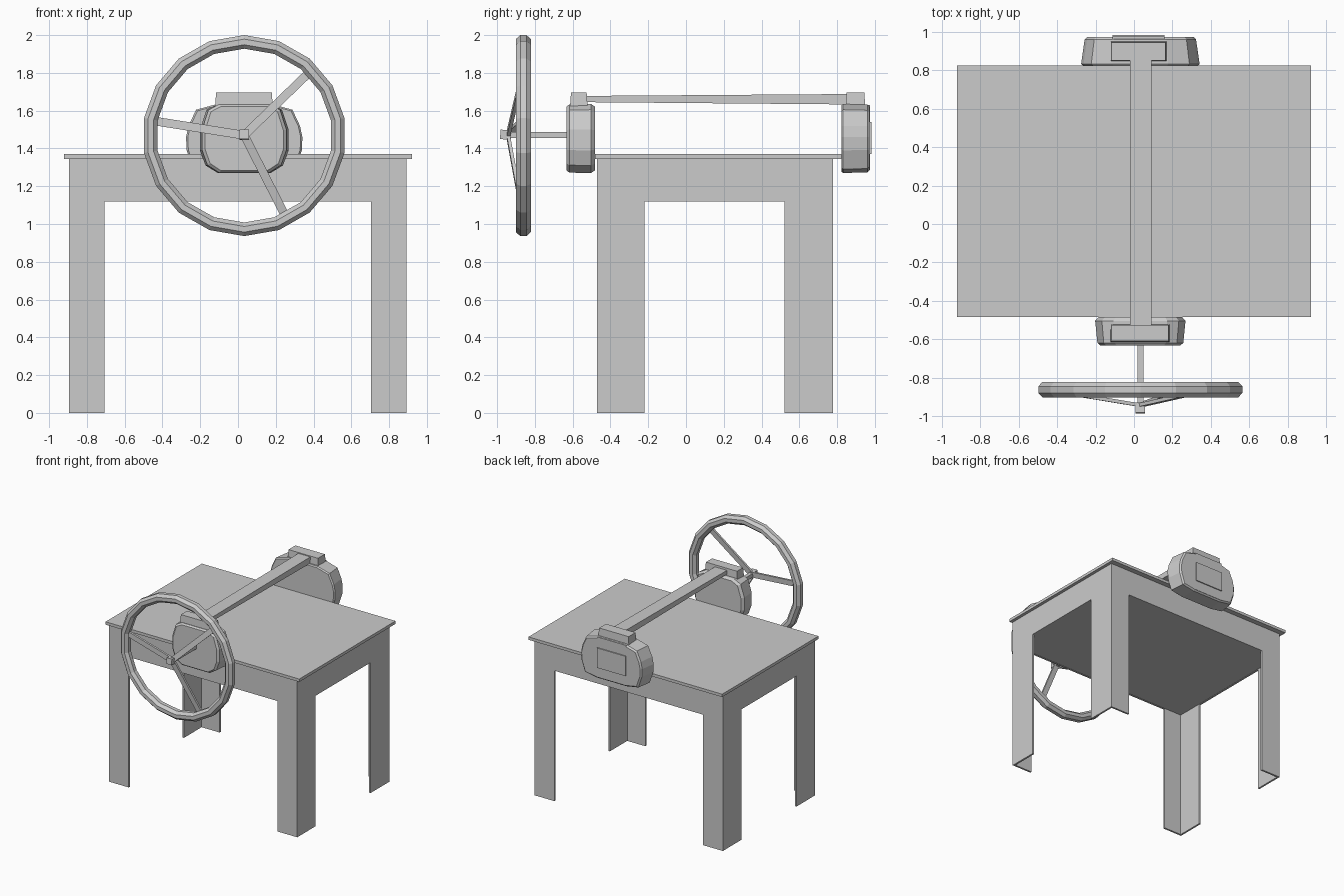
import bpy
from math import sin, cos, pi, radians
from mathutils import Vector
import bmesh

if "Cube" in bpy.data.objects:
    bpy.data.objects.remove(bpy.data.objects["Cube"])

CX, WZ = 0.033, 1.47      # shared centre line of wheel and housings


def make(name, verts, faces):
    me = bpy.data.meshes.new(name)
    me.from_pydata([tuple(v) for v in verts], [], faces)
    bm = bmesh.new()
    bm.from_mesh(me)
    bmesh.ops.recalc_face_normals(bm, faces=bm.faces)
    bm.to_mesh(me)
    bm.free()
    ob = bpy.data.objects.new(name, me)
    bpy.context.collection.objects.link(ob)
    return ob


def loft(name, rings, closed=False):
    """Skin equal-length rings; cap the ends, or join them when closed."""
    n, m = len(rings[0]), len(rings)
    verts = [v for r in rings for v in r]
    faces = [(i * n + j, i * n + (j + 1) % n,
              (i + 1) % m * n + (j + 1) % n, (i + 1) % m * n + j)
             for i in range(m if closed else m - 1) for j in range(n)]
    if not closed:
        faces += [tuple(range(n)), tuple(range((m - 1) * n, m * n))]
    return make(name, verts, faces)


def rect(x0, x1, y0, y1, z):
    return [(x0, y0, z), (x1, y0, z), (x1, y1, z), (x0, y1, z)]


def box(name, x, y, z, taper=0.0):
    t = taper
    return loft(name, [rect(*x, *y, z[0]),
                       rect(x[0] + t, x[1] - t, y[0] + t, y[1] - t, z[1])])


def bar(name, p, q, w, t):
    """Rectangular bar from p to q, w wide across the wheel plane, t deep."""
    p, q = Vector(p), Vector(q)
    d = (q - p).normalized()
    side = d.cross(Vector((0, 1, 0)) if abs(d.y) < 0.9 else Vector((0, 0, 1))).normalized()
    up = d.cross(side)
    ring = [side * a * w / 2 + up * b * t / 2 for a, b in ((-1, -1), (1, -1), (1, 1), (-1, 1))]
    return loft(name, [[c + o for o in ring] for c in (p, q)])


# Table top
box("table_top", (-0.92, 0.92), (-0.483, 0.823), (1.345, 1.37))

# Thin U-shaped panels: together they form the apron and angle-section legs
X0, X1, Y0, Y1, TH = -0.895, 0.893, -0.472, 0.778, 0.016


def u_profile(a, b, wa, wb):
    return [(a, 0), (a + wa, 0), (a + wa, 1.12), (b - wb, 1.12),
            (b - wb, 0), (b, 0), (b, 1.345), (a, 1.345)]


front = u_profile(X0, X1, 0.187, 0.188)
side = u_profile(Y0 + TH, Y1 - TH, 0.235, 0.24)
for name, y in (("front_panel", Y0), ("back_panel", Y1 - TH)):
    loft(name, [[(u, y + k, z) for u, z in front] for k in (0, TH)])
for name, x in (("left_panel", X0), ("right_panel", X1 - TH)):
    loft(name, [[(x + k, u, z) for u, z in side] for k in (0, TH)])

# Closed underside, level with the lower edge of the apron
box("underside", (X0 + TH, X1 - TH), (Y0 + TH, Y1 - TH), (1.122, 1.135))

# Wheel rim: 18 segments with an octagonal section
rings = []
for i in range(18):
    a = 2 * pi * i / 18 + pi / 2
    ring = []
    for j in range(8):
        b = 2 * pi * (j + 0.5) / 8
        r = 0.496 + 0.039 * cos(b)
        ring.append((CX + 1.013 * r * cos(a), -0.861 + 0.043 * sin(b), 1.468 + r * sin(a)))
    rings.append(ring)
loft("wheel_rim", rings, closed=True)

# Spokes, hub and shaft
for k, ang in enumerate((44, 171, -63)):
    a = radians(ang)
    bar(f"wheel_spoke_{k + 1}", (CX, -0.942, WZ),
        (CX + 0.475 * cos(a), -0.865, WZ + 0.475 * sin(a)), 0.045, 0.018)
bar("wheel_hub", (CX, -0.983, 1.475), (CX, -0.93, WZ), 0.05, 0.05)
bar("wheel_shaft", (CX, -0.94, WZ), (CX, -0.60, WZ), 0.032, 0.032)


def housing(name, half, layers):
    """Many-sided housing: half outline mirrored, scaled through y layers."""
    outline = half + [(-x, z) for x, z in reversed(half)]
    return loft(name, [[(CX + x * sx, y, 1.455 + (z - 1.455) * sz) for x, z in outline]
                       for y, sx, sz in layers])


# Front and back housings
housing("front_housing",
        [(0.14, 1.635), (0.20, 1.605), (0.235, 1.50), (0.235, 1.39), (0.205, 1.31), (0.14, 1.27)],
        [(-0.483, 0.92, 0.93), (-0.503, 1, 1), (-0.618, 0.95, 0.99), (-0.632, 0.88, 0.93)])
housing("back_housing",
        [(0.145, 1.635), (0.255, 1.605), (0.295, 1.52), (0.308, 1.46), (0.305, 1.39),
         (0.27, 1.29), (0.15, 1.27)],
        [(0.822, 0.97, 0.96), (0.832, 1, 1), (0.96, 0.94, 0.98), (0.972, 0.90, 0.92)])

# Three stacked plates on the rear face
for name, y, z in (("upper", 0.974, (1.54, 1.63)), ("middle", 0.983, (1.37, 1.54)),
                   ("lower", 0.974, (1.285, 1.37))):
    box(f"back_plate_{name}", (CX - 0.145, CX + 0.125), (0.955, y), z)

# Caps and the connecting beam, slightly thicker at the back
box("front_cap", (-0.122, 0.185), (-0.615, -0.52), (1.61, 1.695), 0.006)
box("back_cap", (-0.122, 0.17), (0.845, 0.95), (1.61, 1.695), 0.006)
loft("beam", [[(-0.022, y, a), (0.092, y, a), (0.092, y, b), (-0.022, y, b)]
              for y, a, b in ((-0.53, 1.645, 1.678), (0.87, 1.633, 1.688))])
